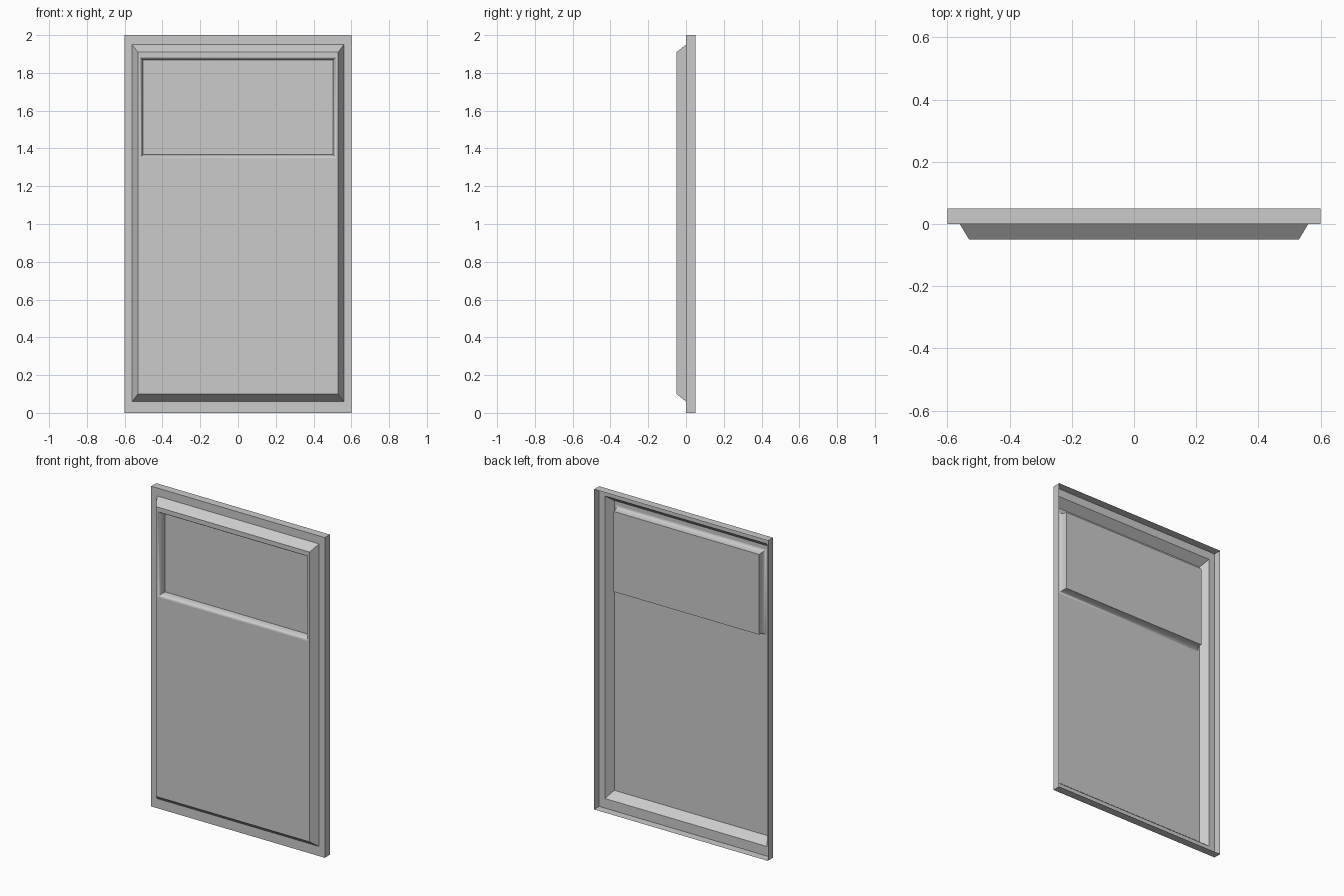
import bpy, math

if "Cube" in bpy.data.objects:
    bpy.data.objects.remove(bpy.data.objects["Cube"])


def ring_shell(name, rings, cap=False, smooth=False):
    """Skin nested rectangles (half width, bottom z, top z, y), outermost first."""
    verts, faces = [], []
    for hx, z0, z1, y in rings:
        verts += [(-hx, y, z0), (hx, y, z0), (hx, y, z1), (-hx, y, z1)]
    for r in range(len(rings) - 1):
        a, b = 4 * r, 4 * r + 4
        for i in range(4):
            j = (i + 1) % 4
            faces.append((a + i, a + j, b + j, b + i))
    if cap:
        n = len(verts) - 4
        faces.append((n, n + 1, n + 2, n + 3))
    mesh = bpy.data.meshes.new(name)
    mesh.from_pydata(verts, [], faces)
    obj = bpy.data.objects.new(name, mesh)
    bpy.context.collection.objects.link(obj)
    if smooth:
        bpy.ops.object.select_all(action='DESELECT')
        obj.select_set(True)
        bpy.context.view_layer.objects.active = obj
        bpy.ops.object.shade_smooth_by_angle(angle=math.radians(35))
    return obj


outer = (0.56, 0.06, 1.95, 0.0)
raised = (0.53, 0.10, 1.91, -0.05)
opening = (0.52, 1.35, 1.885, -0.05)

# Open-backed frame: side walls and flat front border
ring_shell("door_frame", [(0.6, 0, 2, 0.05), (0.6, 0, 2, 0.0), outer])

# Sloped edge and raised front face around the upper opening
ring_shell("raised_panel", [outer, raised, opening])

# Upper inset: rounded lip curving back to the flat pane
lip, depth, steps = 0.017, 0.048, 5
rings = []
for k in range(steps + 1):
    t = k / steps * math.pi / 2
    d = lip * math.sin(t)
    rings.append((opening[0] - d, opening[1] + d, opening[2] - d,
                  opening[3] + depth * (1 - math.cos(t))))
ring_shell("upper_inset", rings, cap=True, smooth=True)
